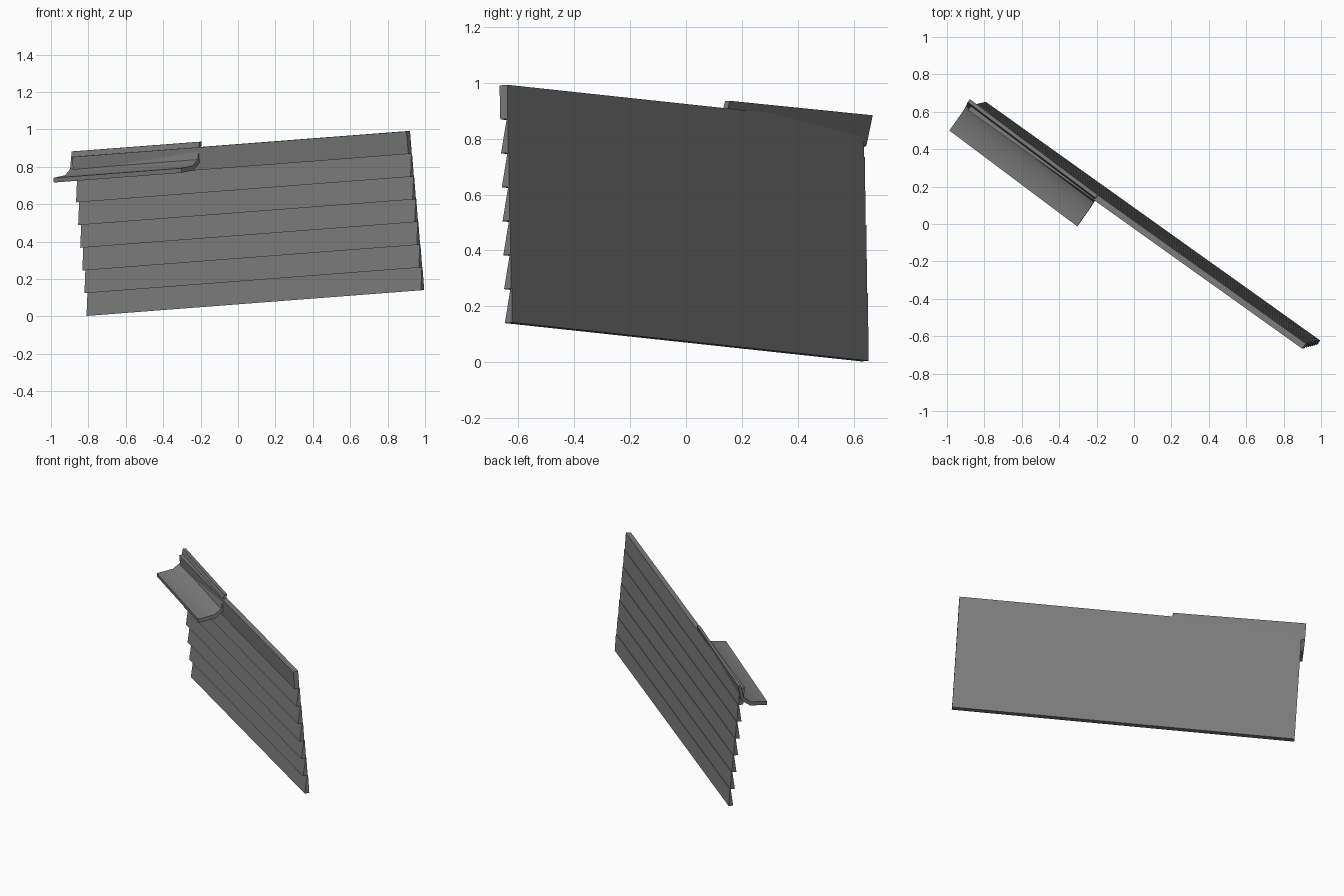
import bpy
import bmesh
from mathutils import Vector

cube = bpy.data.objects.get("Cube")
if cube:
    bpy.data.objects.remove(cube, do_unlink=True)

grey = bpy.data.materials.new("weathered_grey")
grey.use_nodes = True
colour = (0.2, 0.2, 0.2, 1)
grey.diffuse_color = colour
grey.node_tree.nodes["Principled BSDF"].inputs["Base Color"].default_value = colour

# Tilted wall frame: along the boards, up the wall, and outward from the wall
origin = Vector((-0.81, 0.628, 0.003))
along = Vector((1.788, -1.276, 0.137))
rise = Vector((-0.078, -0.019, 0.85))
length, height = along.length, rise.length
along.normalize()
rise.normalize()
outward = along.cross(rise).normalized()


def place(u, n, v):
    return origin + along * u + outward * n + rise * v


def extrude_profile(name, profile, start, end, shift=0.0):
    """Sweep an (outward, up) profile along the boards; shift moves the end outward."""
    bm = bmesh.new()
    near = [bm.verts.new(place(start, n, v)) for n, v in profile]
    far = [bm.verts.new(place(end, n + shift, v)) for n, v in profile]
    bm.faces.new(near)
    bm.faces.new(far[::-1])
    for i in range(len(profile)):
        j = (i + 1) % len(profile)
        bm.faces.new((near[i], far[i], far[j], near[j]))
    bmesh.ops.recalc_face_normals(bm, faces=bm.faces)
    mesh = bpy.data.meshes.new(name)
    bm.to_mesh(mesh)
    bm.free()
    mesh.materials.append(grey)
    obj = bpy.data.objects.new(name, mesh)
    bpy.context.collection.objects.link(obj)
    return obj


# Lapped boards: wedges thin at the top, with a full-thickness top board
count = 7
step = height / count
thick = 0.031
for i in range(count):
    low, high = i * step, (i + 1) * step
    top_front = 0 if i == count - 1 else 0.003 - thick
    board = [(0, low), (top_front, high), (-thick - 0.003, high), (-thick, low)]
    extrude_profile(f"board_{i + 1}", board, 0, length)

# Bent trough hooked over the top edge, slightly askew to the wall
inner = [(0.02, 0), (0.05, -0.093), (0.1, -0.122), (0.21, -0.128)]
outer = [(0.21, -0.153), (0.095, -0.148), (0.03, -0.105), (0, 0)]
back, top = -0.056, height + 0.028
trough = extrude_profile(
    "trough", [(n + back, v + top) for n, v in inner + outer], -0.024, 0.831, 0.02)

bpy.ops.object.select_all(action="DESELECT")
trough.select_set(True)
bpy.context.view_layer.objects.active = trough
bpy.ops.object.shade_smooth_by_angle(angle=0.5)
